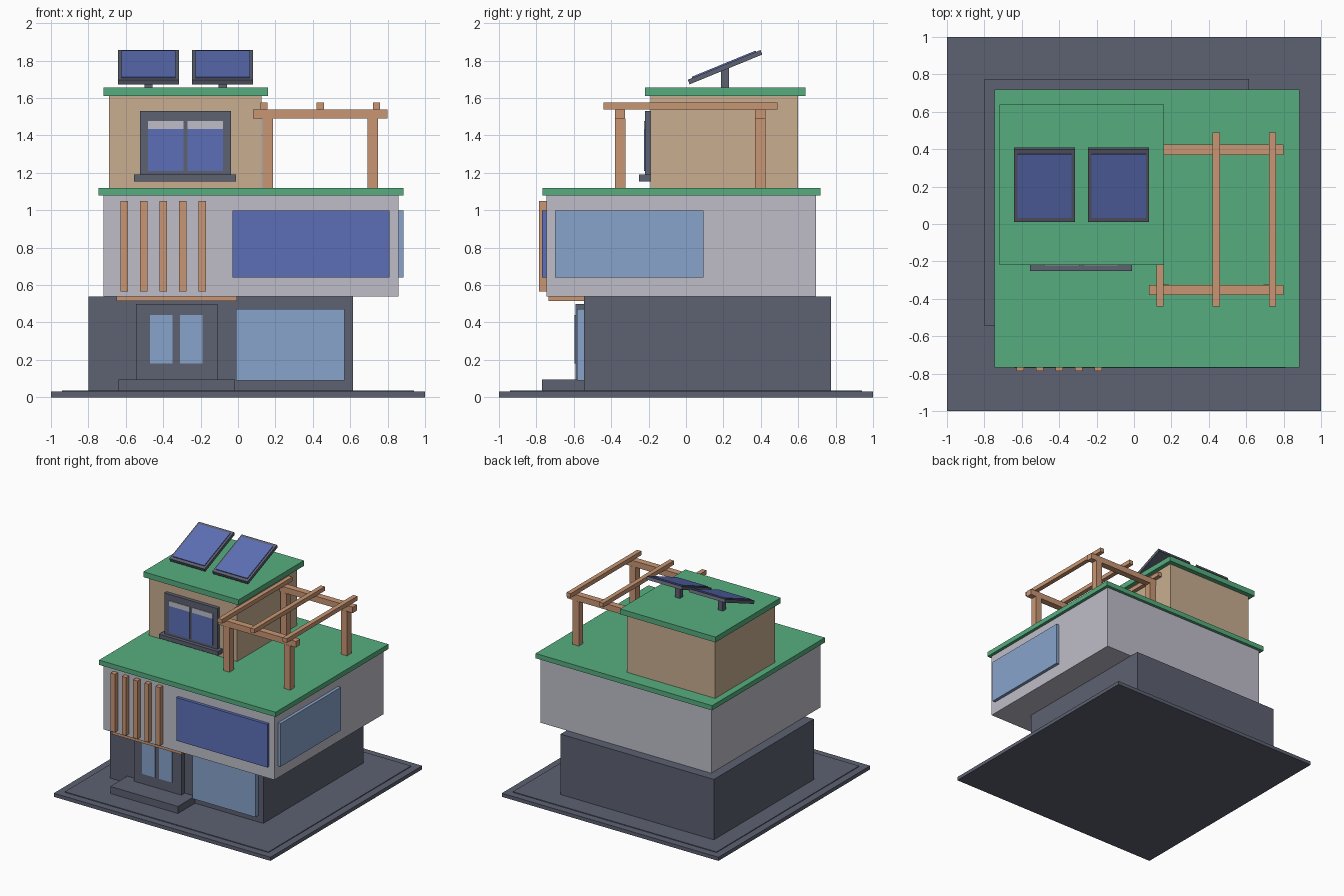
import bpy
import math
from mathutils import Matrix, Vector

cube = bpy.data.objects.get("Cube")
if cube:
    bpy.data.objects.remove(cube, do_unlink=True)


def material(name, rgb):
    m = bpy.data.materials.new(name)
    m.use_nodes = True
    m.diffuse_color = (*rgb, 1)
    m.node_tree.nodes["Principled BSDF"].inputs["Base Color"].default_value = (*rgb, 1)
    return m


slate = material("slate grey", (0.109, 0.119, 0.165))
green = material("roof green", (0.093, 0.423, 0.212))
tan = material("tan plaster", (0.578, 0.423, 0.279))
pale = material("pale grey", (0.521, 0.515, 0.584))
wood = material("warm wood", (0.578, 0.305, 0.174))
deep = material("deep blue glass", (0.107, 0.159, 0.468))
light = material("light blue glass", (0.246, 0.371, 0.597))


def box(name, mat, x, y, z):
    """Axis-aligned box from (low, high) ranges."""
    lo, hi = zip(x, y, z)
    bpy.ops.mesh.primitive_cube_add(size=1)
    ob = bpy.context.object
    ob.name = name
    size = Vector(hi) - Vector(lo)
    mid = (Vector(hi) + Vector(lo)) / 2
    ob.data.transform(Matrix.Translation(mid) @ Matrix.Diagonal((*size, 1)))
    ob.data.materials.append(mat)
    return ob


def around(c, half):
    return (c - half, c + half)


# Plot and the three storeys
box("ground_slab", slate, (-1, 1), (-1, 1), (0, 0.03))
box("paving", slate, (-0.94, 0.94), (-0.94, 0.94), (0.03, 0.036))
box("ground_floor", slate, (-0.8, 0.615), (-0.545, 0.775), (0.03, 0.54))
box("middle_floor", pale, (-0.72, 0.858), (-0.745, 0.695), (0.54, 1.08))
box("terrace_roof", green, (-0.745, 0.884), (-0.767, 0.72), (1.08, 1.12))
box("upper_floor", tan, (-0.69, 0.125), (-0.19, 0.6), (1.12, 1.61))
box("upper_roof", green, (-0.72, 0.16), (-0.22, 0.64), (1.61, 1.655))

# Entrance: step, canopy, double door
box("entrance_step", slate, (-0.64, -0.015), (-0.77, -0.545), (0.03, 0.095))
box("entrance_canopy", wood, (-0.65, -0.005), (-0.735, -0.545), (0.515, 0.54))
box("door", slate, (-0.545, -0.11), (-0.59, -0.545), (0.095, 0.5))
for side, x in (("right", -0.41), ("left", -0.25)):
    box("door_pane_" + side, light, around(x, 0.06), (-0.597, -0.59), (0.18, 0.44))

# Large windows
box("ground_window", light, (-0.01, 0.57), (-0.583, -0.545), (0.09, 0.473))
box("middle_front_window", deep, (-0.03, 0.81), (-0.77, -0.745), (0.64, 1.0))
box("middle_side_window", light, (0.858, 0.884), (-0.7, 0.093), (0.64, 1.0))

# Wooden slats on the facade
for i in range(5):
    box(f"facade_slat_{i + 1}", wood, around(-0.607 + 0.104 * i, 0.02),
        (-0.785, -0.745), (0.565, 1.05))

# Upper window with sill and blinds
box("upper_window_frame", slate, (-0.525, -0.037), (-0.22, -0.19), (1.17, 1.53))
box("upper_window_sill", slate, (-0.555, -0.01), (-0.25, -0.19), (1.155, 1.19))
for side, x in (("right", -0.386), ("left", -0.174)):
    box("upper_pane_" + side, deep, around(x, 0.095), (-0.224, -0.22), (1.21, 1.435))
    box("upper_blind_" + side, pale, around(x, 0.095), (-0.224, -0.22), (1.435, 1.477))

# Pergola
for row, y in (("front", -0.352), ("back", 0.397)):
    box("pergola_beam_" + row, wood, (0.08, 0.8), around(y, 0.027), (1.49, 1.54))
    for side, x in (("right", 0.16), ("left", 0.72)):
        box(f"pergola_post_{row}_{side}", wood, around(x, 0.028), around(y, 0.028), (1.12, 1.49))
for i in range(3):
    box(f"pergola_rafter_{i + 1}", wood, around(0.14 + 0.3 * i, 0.019), (-0.44, 0.49), (1.54, 1.575))

# Tilted solar panels on stands
tilt = Matrix.Translation((0, 0.209, 1.765)) @ Matrix.Rotation(math.radians(22.3), 4, "X")
for side, x in (("right", -0.478), ("left", -0.082)):
    box("solar_stand_" + side, slate, around(x, 0.022), around(0.208, 0.022), (1.655, 1.76))
    frame = box("solar_frame_" + side, slate, around(x, 0.163), around(0, 0.21), around(0, 0.013))
    cells = box("solar_cells_" + side, deep, around(x, 0.145), around(0, 0.184), (0.013, 0.02))
    for part in (frame, cells):
        part.data.transform(tilt)
